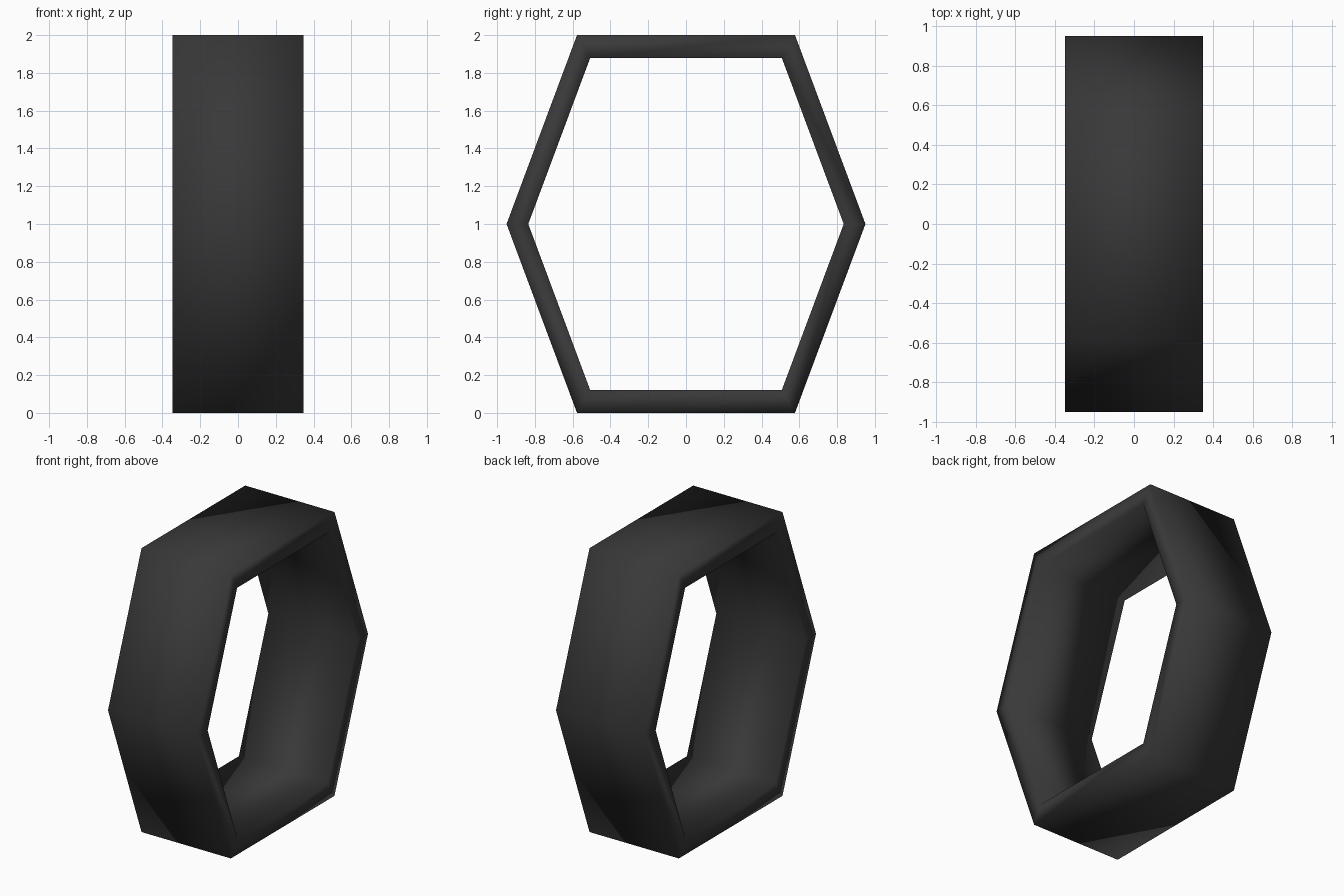
import bpy, bmesh

if "Cube" in bpy.data.objects:
    bpy.data.objects.remove(bpy.data.objects["Cube"])

HALF_WIDTH = 0.348
# Hexagon corners as (y, z) for the outer and inner outline
outer = [(0.577, 0), (0.95, 1), (0.577, 2), (-0.577, 2), (-0.95, 1), (-0.577, 0)]
inner = [(0.507, 0.12), (0.835, 1), (0.507, 1.88), (-0.507, 1.88), (-0.835, 1), (-0.507, 0.12)]

# Hexagonal band: four corner loops joined into a closed tube
bm = bmesh.new()
loops = [[bm.verts.new((x, y, z)) for y, z in outline]
         for outline, x in ((outer, -HALF_WIDTH), (outer, HALF_WIDTH),
                            (inner, HALF_WIDTH), (inner, -HALF_WIDTH))]
for a in range(4):
    l1, l2 = loops[a], loops[(a + 1) % 4]
    for i in range(6):
        j = (i + 1) % 6
        bm.faces.new((l1[i], l1[j], l2[j], l2[i]))
bmesh.ops.recalc_face_normals(bm, faces=bm.faces)
for face in bm.faces:
    face.smooth = True

mesh = bpy.data.meshes.new("hexagonal_ring")
bm.to_mesh(mesh)
bm.free()
ring = bpy.data.objects.new("hexagonal_ring", mesh)
bpy.context.collection.objects.link(ring)

# Dark finish
dark = bpy.data.materials.new("dark_grey")
dark.diffuse_color = (0.04, 0.04, 0.04, 1)
dark.use_nodes = True
dark.node_tree.nodes["Principled BSDF"].inputs["Base Color"].default_value = dark.diffuse_color
mesh.materials.append(dark)
